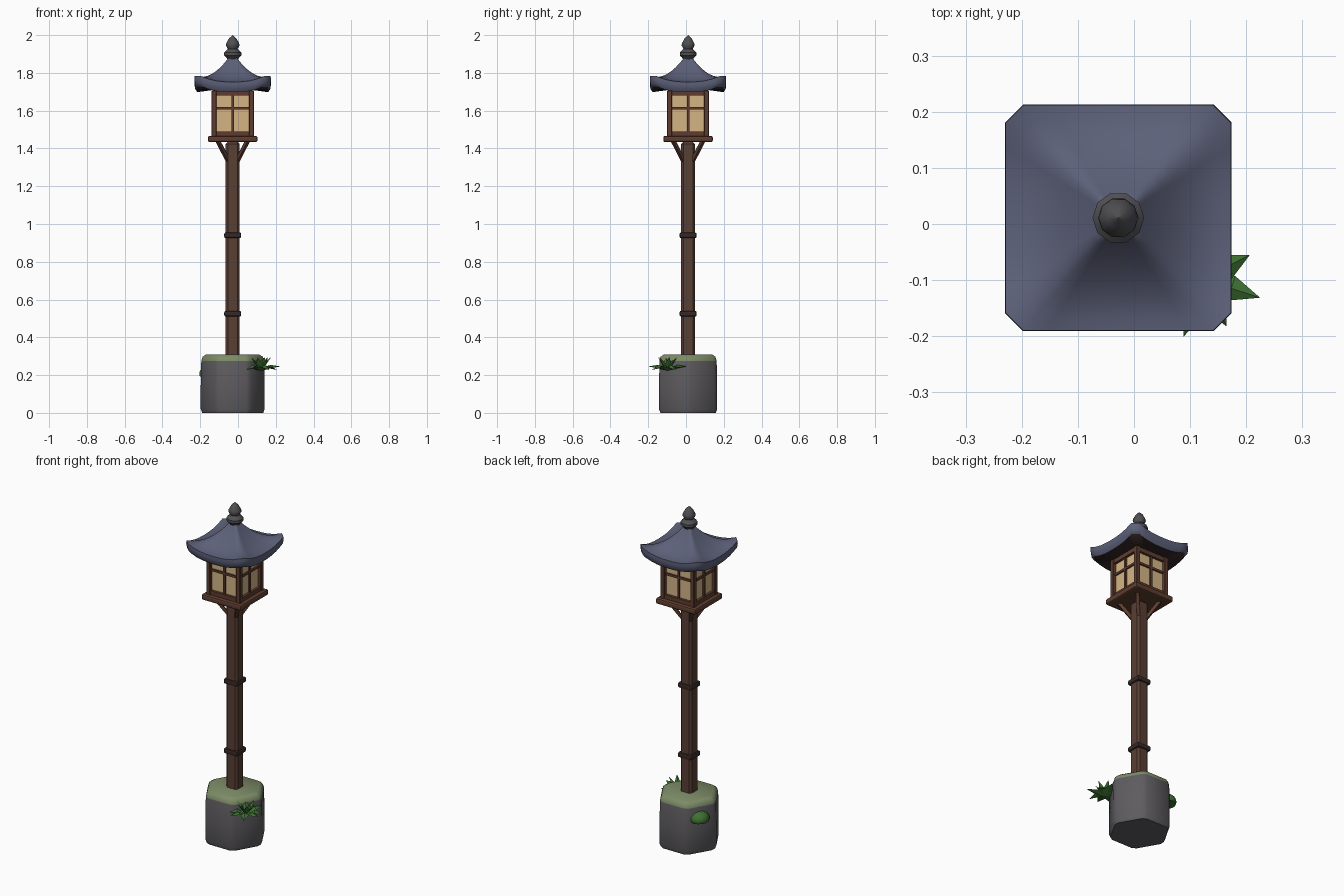
import bpy, bmesh, math
from mathutils import Vector, Matrix

if "Cube" in bpy.data.objects:
    bpy.data.objects.remove(bpy.data.objects["Cube"])

CX, CY = -0.028, 0.011  # axis of the lantern


def mat(name, rgb):
    m = bpy.data.materials.new(name)
    m.diffuse_color = (*rgb, 1)
    m.use_nodes = True
    m.node_tree.nodes["Principled BSDF"].inputs["Base Color"].default_value = m.diffuse_color
    return m


ROOF = mat("slate_blue", (0.108, 0.118, 0.190))
SOFFIT = mat("dark_brown", (0.036, 0.022, 0.020))
POLE = mat("pole_brown", (0.100, 0.050, 0.034))
FRAME = mat("frame_brown", (0.112, 0.046, 0.029))
PAPER = mat("warm_paper", (0.66, 0.46, 0.235))
IRON = mat("finial_grey", (0.080, 0.080, 0.088))
STONE = mat("stone_grey", (0.112, 0.106, 0.115))
MOSS = mat("moss_green", (0.205, 0.262, 0.135))
LEAF = mat("leaf_green", (0.048, 0.165, 0.032))


def finish(name, bm, mats, angle=None):
    bmesh.ops.recalc_face_normals(bm, faces=bm.faces)
    me = bpy.data.meshes.new(name)
    bm.to_mesh(me)
    bm.free()
    for m in mats:
        me.materials.append(m)
    ob = bpy.data.objects.new(name, me)
    bpy.context.collection.objects.link(ob)
    if angle:
        bpy.ops.object.select_all(action='DESELECT')
        ob.select_set(True)
        bpy.context.view_layer.objects.active = ob
        bpy.ops.object.shade_smooth_by_angle(angle=math.radians(angle))
    return ob


def box(name, c, s, m, bevel=0.0, turn=0, seg=1):
    """Box at c relative to the axis, turned by quarter turns about it."""
    bm = bmesh.new()
    bmesh.ops.create_cube(bm, size=1)
    bmesh.ops.scale(bm, vec=s, verts=bm.verts)
    if bevel:
        bmesh.ops.bevel(bm, geom=bm.edges[:], offset=bevel, segments=seg, affect='EDGES', profile=0.5)
    bm.transform(Matrix.Translation((CX, CY, 0)) @ Matrix.Rotation(turn * math.pi / 2, 4, 'Z')
                 @ Matrix.Translation(c))
    return finish(name, bm, [m])


def skin(bm, rings, mi=None):
    """Join closed rings of points with quads."""
    vs = [[bm.verts.new(p) for p in r] for r in rings]
    n = len(vs[0])
    for k in range(len(vs) - 1):
        for i in range(n):
            j = (i + 1) % n
            f = bm.faces.new((vs[k][i], vs[k][j], vs[k + 1][j], vs[k + 1][i]))
            f.material_index = mi[k] if mi else 0
    for r, k in ((vs[0], 0), (vs[-1], -1)):
        bm.faces.new(r).material_index = mi[k] if mi else 0


# stone base: hexagon with rounded corners and a mossy top
def hexring(r, z):
    pts = []
    for i in range(6):
        for d in (-5, 5):
            a = math.radians(i * 60 + d)
            pts.append((CX + r * math.cos(a), CY + r * math.sin(a), z))
    return pts


bm = bmesh.new()
skin(bm, [hexring(r, z) for r, z in ((0.162, 0), (0.170, 0.02), (0.170, 0.14), (0.167, 0.275),
                                     (0.160, 0.297), (0.140, 0.310))], [0, 0, 0, 1, 1])
finish("stone_base", bm, [STONE, MOSS], 40)

# pole and its bands
box("pole", (0, 0, 0.865), (0.074, 0.074, 1.14), POLE, 0.012)
for i, z in enumerate((0.525, 0.94)):
    box(f"pole_band_{i}", (0, 0, z), (0.09, 0.09, 0.03), SOFFIT, 0.008, 0, 2)

# diagonal braces under the lantern floor
for k in range(4):
    a = math.radians(45 + 90 * k)
    d = Vector((math.cos(a), math.sin(a), 0))
    p, q = d * 0.035 + Vector((0, 0, 1.335)), d * 0.115 + Vector((0, 0, 1.445))
    bm = bmesh.new()
    bmesh.ops.create_cube(bm, size=1)
    bmesh.ops.scale(bm, vec=(0.018, 0.018, (q - p).length), verts=bm.verts)
    bm.transform(Matrix.Translation((p + q) / 2 + Vector((CX, CY, 0)))
                 @ (q - p).to_track_quat('Z', 'Y').to_matrix().to_4x4())
    finish(f"brace_{k}", bm, [FRAME])

# lantern box
box("lantern_floor", (0, 0, 1.45), (0.262, 0.262, 0.034), FRAME, 0.01, 0, 2)
box("paper_panels", (0, 0, 1.585), (0.186, 0.186, 0.24), PAPER)
for t in range(4):
    box(f"corner_post_{t}", (0.0985, 0.0985, 1.583), (0.027, 0.027, 0.25), FRAME, 0.003, t)
    box(f"bottom_rail_{t}", (0, -0.098, 1.478), (0.18, 0.02, 0.026), FRAME, 0, t)
    box(f"top_rail_{t}", (0, -0.098, 1.692), (0.18, 0.02, 0.026), FRAME, 0, t)
    box(f"window_upright_{t}", (0, -0.096, 1.585), (0.013, 0.012, 0.2), FRAME, 0, t)
    box(f"window_crossbar_{t}", (0, -0.096, 1.612), (0.18, 0.012, 0.013), FRAME, 0, t)


# curved roof with lifted corners
def roofring(h, z, lift):
    pts = []
    for s in range(4):
        rot = Matrix.Rotation(s * math.pi / 2, 3, 'Z')
        for i in range(9):
            u = i / 4 - 1
            p = rot @ Vector((u * h * 0.84, -h, z + lift * abs(u) ** 2.5))
            pts.append(p + Vector((CX, CY, 0)))
    return pts


rings = []
for i in range(9):
    t = i / 8
    rings.append(roofring(0.022 + 0.179 * t, 1.752 + 0.128 * (1 - t) ** 1.9, 0.031 * t * t))
rings += [roofring(0.202, 1.735, 0.031), roofring(0.199, 1.715, 0.028), roofring(0.188, 1.698, 0.026),
          roofring(0.10, 1.71, 0.0)]
bm = bmesh.new()
skin(bm, rings, [0] * 11 + [1])
finish("roof", bm, [ROOF, SOFFIT], 50)

# finial
bm = bmesh.new()
prof = ((0.026, 1.868), (0.034, 1.882), (0.046, 1.892), (0.046, 1.908), (0.032, 1.921), (0.026, 1.927),
        (0.036, 1.945), (0.034, 1.957), (0.020, 1.982), (0.001, 2.0))
skin(bm, [[(CX + r * math.cos(i * math.pi / 5), CY + r * math.sin(i * math.pi / 5), z)
           for i in range(10)] for r, z in prof])
finish("finial", bm, [IRON], 40)

# leafy plant on the front right of the base
bm = bmesh.new()
FC = Vector((0.122, -0.098, 0.222))


def leaf(ang, length, width, rise, tip):
    d = Vector((math.cos(ang), math.sin(ang), 0))
    s = Vector((-d.y, d.x, 0)) * width / 2
    m = FC + d * length * 0.5 + Vector((0, 0, rise))
    v = [bm.verts.new(p) for p in (FC, m + s, m + Vector((0, 0, 0.012)), m - s,
                                   FC + d * length + Vector((0, 0, tip)),
                                   m - Vector((0, 0, 0.006)))]
    for f in ((0, 2, 1), (0, 3, 2), (1, 2, 4), (2, 3, 4), (0, 1, 5), (0, 5, 3), (1, 4, 5), (5, 4, 3)):
        bm.faces.new([v[i] for i in f])


for k in range(8):
    leaf(math.radians(-18 + 45 * k), 0.108 if k % 2 == 0 else 0.095, 0.046, 0.02, 0.024 if k % 2 == 0 else 0.005)
for k in range(6):
    leaf(math.radians(10 + 60 * k), 0.055, 0.032, 0.04, 0.074)
finish("leafy_plant", bm, [LEAF])

# moss clump on the back left of the base
bm = bmesh.new()
bmesh.ops.create_uvsphere(bm, u_segments=14, v_segments=10, radius=1)
bmesh.ops.bisect_plane(bm, geom=bm.verts[:] + bm.edges[:] + bm.faces[:], plane_co=(0, 0, -0.35),
                       plane_no=(0, 0, -1), clear_outer=True)
bmesh.ops.holes_fill(bm, edges=[e for e in bm.edges if e.is_boundary])
bm.transform(Matrix.Translation((-0.152, 0.09, 0.207)) @ Matrix.Diagonal((0.054, 0.056, 0.042, 1)))
finish("moss_clump", bm, [LEAF], 40)
